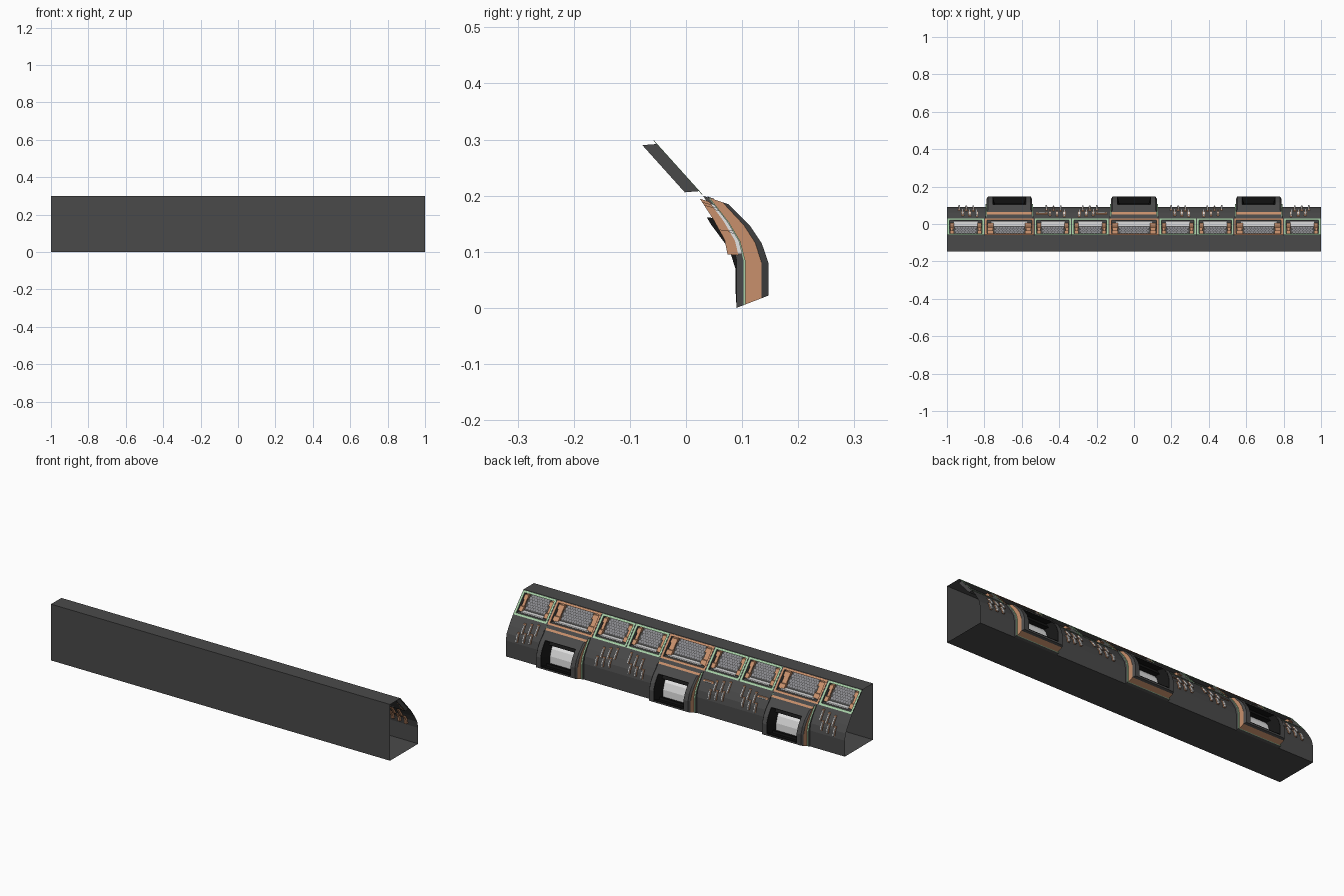
import bpy, bmesh, math

if "Cube" in bpy.data.objects:
    bpy.data.objects.remove(bpy.data.objects["Cube"])

COLORS = {"dark_grey": (.068, .068, .068), "orange": (.58, .28, .15), "green": (.38, .62, .38),
          "light_grey": (.78, .78, .78), "mesh_grey": (.25, .25, .27), "black": (.008, .008, .008)}
MATS = {}
for n, c in COLORS.items():
    MATS[n] = bpy.data.materials.new(n)
    MATS[n].diffuse_color = (*c, 1)

# side profiles as (y, z), from top to bottom
WALL = [(.03, .2), (.062, .155), (.082, .12), (.09, .085), (.09, 0)]
HOOD = [(.075, .185), (.115, .145), (.135, .115), (.147, .08), (.147, .022)]
SCREEN = [(.02, .19), (.045, .148), (.077, .105), (.088, .07), (.089, .002)]
SLOPE = [(-.06, .3), (.03, .2)]
SLOPE_OUT = [(y + .025, z + .002) for y, z in SLOPE]   # recesses run almost level
SHELL = [(.09, 0), (-.147, 0), (-.147, .3), (-.06, .3)]

parts = {}


def part(name, mat):
    return parts.setdefault((name, mat), bmesh.new())


def at(P, Q, u, t, x):
    """Point at u along the profile and t of the way from P to Q."""
    i = max(0, min(int(u), len(P) - 2))
    f = u - i
    a = [P[i][k] + (P[i + 1][k] - P[i][k]) * f for k in (0, 1)]
    b = [Q[i][k] + (Q[i + 1][k] - Q[i][k]) * f for k in (0, 1)]
    return (x, a[0] + (b[0] - a[0]) * t, a[1] + (b[1] - a[1]) * t)


def strip(name, mat, curves, x0, x1, u0, u1, t0, t1, inner=None):
    """Curved box following the profile; a single sheet if t0 == t1."""
    P, Q = curves
    bm = part(name, mat)
    us = [u0] + [i for i in range(1, len(P)) if u0 < i < u1] + [u1]
    a0, a1 = inner or (x0, x1)
    rows = []
    for u in us:
        pts = [(x0, t1), (x1, t1)]
        if t0 != t1:
            pts += [(a1, t0), (a0, t0)]
        rows.append([bm.verts.new(at(P, Q, u, t, x)) for x, t in pts])
    faces = []
    for r, s in zip(rows, rows[1:]):
        n = len(r)
        for k in range(n if n == 4 else 1):
            faces.append(bm.faces.new((r[k], r[(k + 1) % n], s[(k + 1) % n], s[k])))
    if t0 != t1:
        faces += [bm.faces.new(rows[0]), bm.faces.new(rows[-1])]
        bmesh.ops.recalc_face_normals(bm, faces=faces)


BODY = (WALL, HOOD)
NICHE = (SCREEN, HOOD)
TILT = (SLOPE, SLOPE_OUT)

# outer shell with open ends
strip("shell", "dark_grey", (SHELL, SHELL), -1, 1, 0, 3, 0, 0)


def frame(name, mat, curves, c, half, w, u0, u1, hu0, hu1, t0, t1):
    """Rectangular frame: two posts, a header and a sill."""
    strip(name, mat, curves, c - half, c - w, u0, u1, t0, t1)
    strip(name, mat, curves, c + w, c + half, u0, u1, t0, t1)
    strip(name, mat, curves, c - w, c + w, u0, hu0, t0, t1)
    strip(name, mat, curves, c - w, c + w, hu1, u1, t0, t1)


def vent_panel(c, half, rim):
    # sloped skin, coloured rim and recess walls
    w = half - .013
    frame("slope_skin", "dark_grey", TILT, c, half, w, 0, 1, .1, .9, 0, 0)
    frame("vent_rim", rim, TILT, c, half - .003, w, .02, .98, .1, .9, 0, .06)
    frame("vent_recess", "dark_grey", TILT, c, w + .002, w, .08, .92, .1, .9, -1, 0)
    strip("vent_floor", "dark_grey", TILT, c - w, c + w, .08, .92, -1, -1)
    # pale lower ledge inside the recess
    strip("vent_ledge", "light_grey", TILT, c - w + .022, c + w - .022, .81, .85, -1, 0)
    # orange brackets at both sides
    inset = .02 if half < .12 else .032
    for s in (-1, 1):
        xs = sorted((c + s * (w - .005), c + s * (w - inset)))
        strip("vent_bracket", "orange", TILT, *xs, .14, .86, -1, -.6)
        for u in (.18, .64):
            xs = sorted((c + s * (w - .003), c + s * (w - inset - .004)))
            strip("vent_bracket", "orange", TILT, *xs, u, u + .18, -1, -.3)
    # honeycomb of small raised hexagons
    bm = part("vent_honeycomb", "mesh_grey")
    r, length = .0085, math.dist(*SLOPE)
    dx, dv, room = r * 1.732, r * 1.5, w - inset - .004
    for j in range(-3, 3):
        n = int(2 * room / dx)
        for k in range(n - (j % 2)):
            x = c + (k - (n - 1 - (j % 2)) / 2) * dx
            vs = []
            for a in range(6):
                ang = math.radians(60 * a + 30)
                u = .5 + (j * dv + .84 * r * math.sin(ang)) / length
                vs.append(bm.verts.new(at(*TILT, u, -.85, x + .84 * r * math.cos(ang))))
            bm.faces.new(vs[::-1])


def slot(x, w, u0, u1):
    # orange socket through the wall with a pale insert
    strip("slot_socket", "orange", BODY, x - w, x + w, u0, u1, -.25, .1)
    strip("slot_insert", "light_grey", BODY, x - w * .6, x + w * .6,
          u0 + .08, u1 - .08, .1, .24)


def wall_section(c, flip, wide):
    strip("wall", "dark_grey", BODY, c - .1, c + .1, 0, 4, 0, 0)
    for k, off in enumerate((-.06, -.022, .016)):
        slot(c + flip * off, .006, .2 + .12 * k, 1.3 + .12 * k)
    for k, off in enumerate((-.041, -.003, .035)):
        slot(c + flip * off, .006, 1.25 + .12 * k, 2.5 + .12 * k)
    if wide:
        slot(c + flip * .06, .03, .65, .8)


def window_module(c):
    top, low, w = .7, 3.88, .09
    # wall behind, open at the window
    frame("wall", "dark_grey", BODY, c, .4 / 3, w, 0, 4, top, low, 0, 0)
    # stacked layers from the wall outwards
    for name, mat, half, t0, t1 in (("module_base", "dark_grey", .127, 0, .22),
                                    ("module_trim", "green", .128, .22, .28),
                                    ("module_core", "orange", .121, .28, .78)):
        frame(name, mat, BODY, c, half, w, 0, 4, top, low, t0, t1)
    # dark cap over part of the core top
    strip("module_base", "dark_grey", BODY, c - .122, c + .122, -.04, 0, .2, .46)
    # front face with chamfered sides
    for s in (-1, 1):
        xs = sorted((c + s * .114, c + s * w))
        strip("module_front", "dark_grey", BODY, *xs, 0, 4, .78, 1,
              sorted((c + s * .122, c + s * w)))
    for a, b in ((0, top), (low, 4)):
        strip("module_front", "dark_grey", BODY, c - w, c + w, a, b, .78, 1)
    # black window lining, tapering inwards, and curved pale screen
    for s in (-1, 1):
        strip("window_lining", "black", NICHE, *sorted((c + s * .088, c + s * .091)), top, low,
              0, .98, sorted((c + s * .072, c + s * .091)))
    strip("window_lining", "black", NICHE, c - w, c + w, low - .1, low + .01, 0, .98)
    strip("window_lining", "black", NICHE, c - .085, c + .085, 3.55, low, 0, .4)
    strip("window_lining", "black", NICHE, c - w, c + w, top - .01, top + .08, 0, .98)
    strip("window_lining", "black", NICHE, c - .085, c + .085, top, 1.5, 0, .45)
    strip("screen", "light_grey", NICHE, c - .08, c + .08, top, low, 0, .02)


for c in (-2 / 3, 0, 2 / 3):
    window_module(c)
    vent_panel(c, .4 / 3, "orange")
for s in (-1, 1):
    for x in (.9, .433333, .233333):
        wall_section(s * x, s if x > .3 else -s, x < .8 and s < 0)
        vent_panel(s * x, .1, "green")

for (name, mat), bm in parts.items():
    me = bpy.data.meshes.new(name)
    bm.to_mesh(me)
    bm.free()
    me.materials.append(MATS[mat])
    bpy.context.collection.objects.link(bpy.data.objects.new(name, me))

for m in bpy.data.materials:
    if m.users and not m.is_grease_pencil:
        m.use_nodes = True
        m.node_tree.nodes["Principled BSDF"].inputs["Base Color"].default_value = m.diffuse_color
